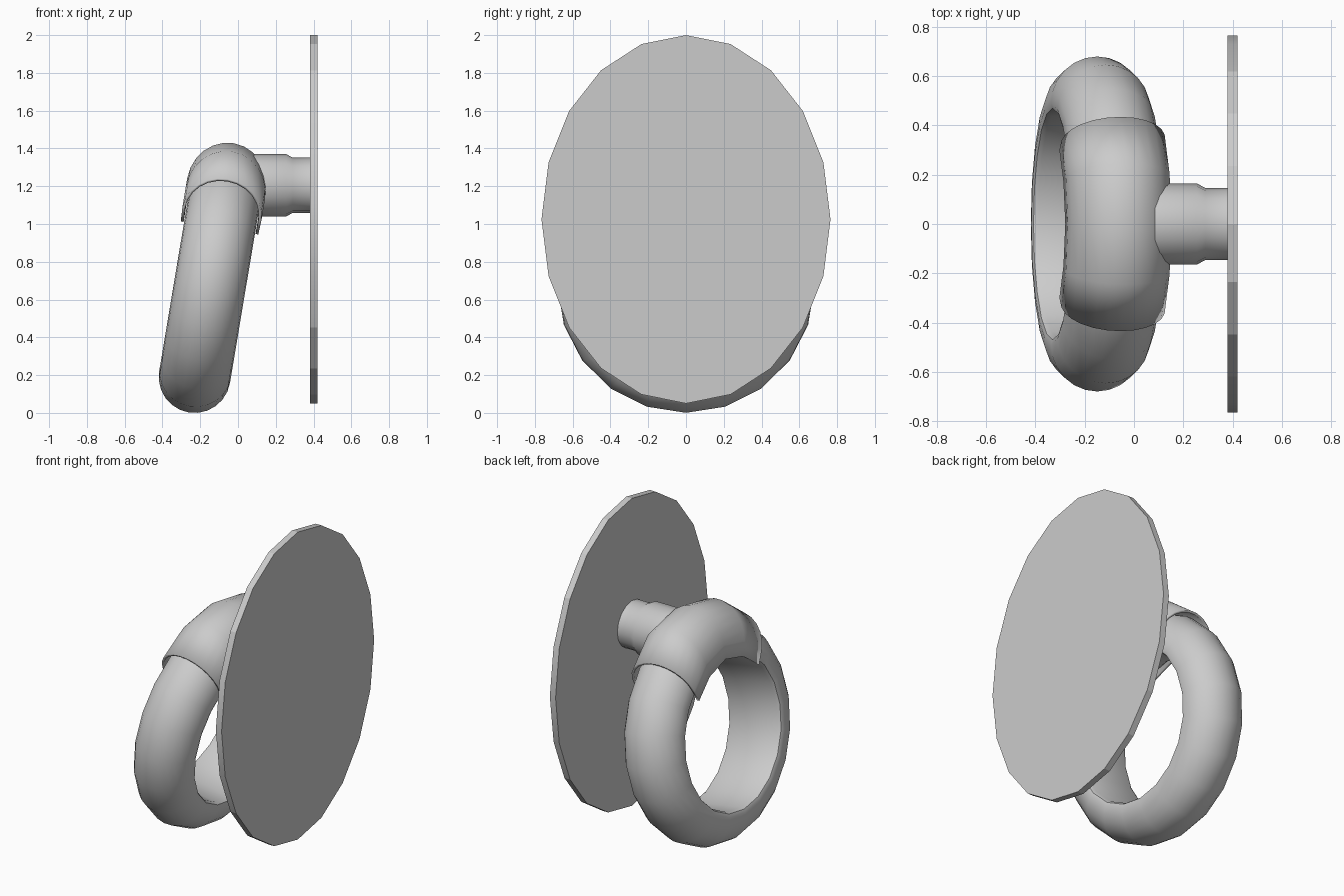
import bpy, bmesh
from math import sin, cos, pi, radians
from mathutils import Vector

if "Cube" in bpy.data.objects:
    bpy.data.objects.remove(bpy.data.objects["Cube"])

TILT = radians(9.5)
CENTRE = Vector((-0.149, 0, 0.673))
AXIS = Vector((cos(TILT), 0, -sin(TILT)))
UP = Vector((sin(TILT), 0, cos(TILT)))


def loft(name, loops, closed_loop=True, closed_path=False, caps=False, angle=35):
    """Skin a row of point loops into one mesh."""
    bm = bmesh.new()
    rows = [[bm.verts.new(p) for p in loop] for loop in loops]
    n, m = len(rows), len(rows[0])
    for i in range(n if closed_path else n - 1):
        a, b = rows[i], rows[(i + 1) % n]
        for j in range(m if closed_loop else m - 1):
            k = (j + 1) % m
            bm.faces.new((a[j], a[k], b[k], b[j]))
    if caps:
        bm.faces.new(rows[0])
        bm.faces.new(rows[-1])
    bmesh.ops.recalc_face_normals(bm, faces=bm.faces)
    mesh = bpy.data.meshes.new(name)
    bm.to_mesh(mesh)
    bm.free()
    obj = bpy.data.objects.new(name, mesh)
    bpy.context.collection.objects.link(obj)
    bpy.ops.object.select_all(action='DESELECT')
    bpy.context.view_layer.objects.active = obj
    obj.select_set(True)
    bpy.ops.object.shade_smooth_by_angle(angle=radians(angle))
    return obj


def tilted(side, y, up):
    return CENTRE + AXIS * side + Vector((0, y, 0)) + UP * up


def disc_loop(x, ry, rz, z, n):
    return [(x, ry * sin(2 * pi * i / n), z + rz * cos(2 * pi * i / n)) for i in range(n)]


# Oval wall plate
loft("wall_plate", [disc_loop(x, 0.765, 0.975, 1.025, 20) for x in (0.38, 0.42)],
     caps=True, angle=15)

# Stepped post joining plate and sleeve
post = [(0.04, 0.165), (0.255, 0.165), (0.29, 0.146), (0.385, 0.146)]
loft("post", [disc_loop(x, r, r, 1.205, 16) for x, r in post], caps=True)

# Hanging ring: rounded outside, flat inside with a small bevel
section = [(0.19 * cos(pi * i / 12), 0.49 + 0.19 * sin(pi * i / 12)) for i in range(13)]
section += [(-0.184, 0.47), (-0.165, 0.46), (0.165, 0.46), (0.184, 0.47)]
loft("hanging_ring",
     [[tilted(s, r * sin(a), r * cos(a)) for s, r in section]
      for a in (2 * pi * k / 20 for k in range(20))],
     closed_path=True)

# Sleeve: half-round shell saddled over the top of the ring
inner_half = [(0.17, 0.41), (0.30, 0.31)]
outer_half = [(0.245, 0.72), (0.435, 0.572)]


def mirrored(half, top):
    return [(-y, u) for y, u in reversed(half)] + [(0, top)] + half


loops = []
for (yi, ui), (yo, uo) in zip(mirrored(inner_half, 0.455), mirrored(outer_half, 0.765)):
    # straight skirt, then a half circle over the top
    prof = [(0.208, 0.0)]
    prof += [(0.212 * cos(pi * i / 12), 0.28 + 0.72 * sin(pi * i / 12)) for i in range(13)]
    prof += [(-0.208, 0.0)]
    loops.append([tilted(s, yi + (yo - yi) * h, ui + (uo - ui) * h) for s, h in prof])
sleeve = loft("sleeve", loops, closed_loop=False)
shell = sleeve.modifiers.new("thickness", 'SOLIDIFY')
shell.thickness = 0.015
shell.offset = -1
